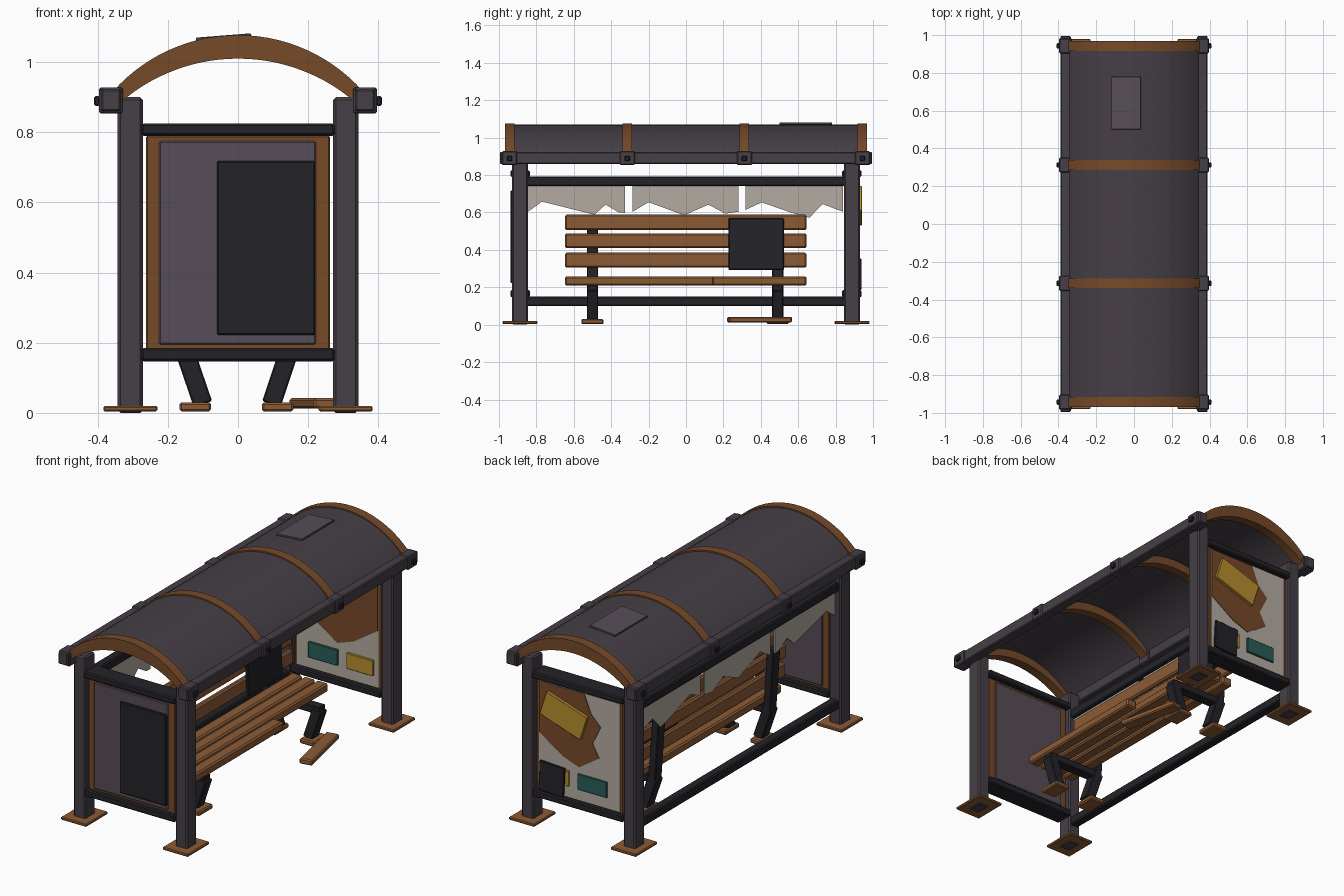
import bpy, bmesh, math
from mathutils import Matrix, Vector

if "Cube" in bpy.data.objects:
    bpy.data.objects.remove(bpy.data.objects["Cube"])

COLS = dict(
    steel=(.061, .050, .061), panel=(.095, .075, .095), black=(.017, .017, .022),
    wood=(.26, .105, .036), rust=(.18, .068, .022), paper=(.45, .41, .36),
    yellow=(.48, .27, .028), teal=(.022, .11, .095))
MATS = {}
for k, c in COLS.items():
    MATS[k] = bpy.data.materials.new(k)
    MATS[k].diffuse_color = (*c, 1)


def finish(name, bm, mat, bevel=0, smooth=False):
    bmesh.ops.recalc_face_normals(bm, faces=bm.faces)
    me = bpy.data.meshes.new(name)
    bm.to_mesh(me)
    bm.free()
    me.materials.append(MATS[mat])
    if smooth:
        me.shade_smooth()
        me.set_sharp_from_angle(angle=math.radians(30))
    ob = bpy.data.objects.new(name, me)
    bpy.context.collection.objects.link(ob)
    if bevel:
        m = ob.modifiers.new("bevel", 'BEVEL')
        m.width, m.segments = bevel, 1
    return ob


def box(name, x, y, z, mat, bevel=.004, rot=(0, 0, 0)):
    """Box from (min, max) ranges, turned about its own centre."""
    bm = bmesh.new()
    bmesh.ops.create_cube(bm, size=1)
    bm.transform(Matrix.Diagonal((x[1] - x[0], y[1] - y[0], z[1] - z[0], 1)))
    ob = finish(name, bm, mat, bevel)
    ob.location = [(r[0] + r[1]) / 2 for r in (x, y, z)]
    ob.rotation_euler = [math.radians(a) for a in rot]
    return ob


def prism(name, pts, axis, lo, hi, mat, smooth=False):
    """Extrude a 2D outline along 'x' (points y,z) or 'y' (points x,z)."""
    bm = bmesh.new()
    place = (lambda a, b, d: (d, a, b)) if axis == 'x' else (lambda a, b, d: (a, d, b))
    f = bm.faces.new([bm.verts.new(place(a, b, lo)) for a, b in pts])
    out = bmesh.ops.extrude_face_region(bm, geom=[f])
    vs = [v for v in out['geom'] if isinstance(v, bmesh.types.BMVert)]
    bmesh.ops.translate(bm, verts=vs, vec=place(0, 0, hi - lo))
    return finish(name, bm, mat, smooth=smooth)


def strut(name, a, b, y, w, depth, mat='black'):
    """Square bar between two (x, z) points at depth y."""
    d = Vector((b[0] - a[0], b[1] - a[1]))
    mx, mz = (a[0] + b[0]) / 2, (a[1] + b[1]) / 2
    return box(name, (mx - w / 2, mx + w / 2), (y - depth / 2, y + depth / 2),
               (mz - d.length / 2, mz + d.length / 2), mat,
               rot=(0, math.degrees(math.atan2(d.x, d.y)), 0))


def arc(apex, xe, ze, n=28):
    h = apex - ze
    r = (xe * xe + h * h) / (2 * h)
    t = math.asin(xe / r)
    angs = [-t + 2 * t * i / n for i in range(n + 1)]
    return [(r * math.sin(a), apex - r + r * math.cos(a)) for a in angs]


BAYS = (-.943, -.314, .312, .943)

# Posts, base plates, eave beams with bolted sleeves
for sx in (-1, 1):
    for sy in (-1, 1):
        px, py = sx * .307, sy * .887
        box("post", (px - .036, px + .036), (py - .043, py + .043), (0, .9), 'steel', .008)
        box("base_plate", (px - .077, px + .077), (py - .093, py + .093), (.004, .02), 'wood')
    cx = sx * .362
    box("eave_beam", (cx - .028, cx + .028), (-.995, .995), (.86, .923), 'steel', .005)
    for y in BAYS:
        box("beam_sleeve", (cx - .034, cx + .034), (y - .04, y + .04), (.853, .928), 'steel', .005)
        bx = sx * .402
        box("bolt", (bx - .008, bx + .008), (y - .014, y + .014), (.875, .903), 'black')

# Curved roof, ribs and roof patch
prism("roof_sheet", arc(1.07, .353, .912) + arc(1.056, .35, .898)[::-1], 'y', -.95, .95, 'steel', True)
for y in BAYS:
    prism("roof_rib", arc(1.077, .356, .917) + arc(1.01, .335, .885)[::-1], 'y',
          y - .026, y + .026, 'rust', True)
box("roof_patch", (-.12, .037), (.5, .78), (1.066, 1.076), 'panel', .002, (0, -4.5, 0))

# End rails and back rails
for y in (-.887, .887):
    for z in ((.79, .825), (.147, .185)):
        box("end_rail", (-.275, .275), (y - .052, y + .052), z, 'black', .006)
for z in ((.742, .792), (.1, .15)):
    box("back_rail", (-.33, -.28), (-.85, .85), z, 'black', .006)

# Front end panel
box("front_panel_frame", (-.262, .262), (-.915, -.86), (.18, .79), 'rust')
box("front_panel", (-.225, .222), (-.922, -.853), (.195, .775), 'panel')
box("front_panel_cover", (-.06, .22), (-.937, -.92), (.222, .718), 'black')

# Rear end panel with torn poster and small plates
box("rear_panel_frame", (-.262, .262), (.863, .914), (.18, .79), 'rust')
box("poster", (-.245, .245), (.859, .918), (.19, .78), 'paper', 0)
prism("torn_poster_area", [(.243, .778), (-.03, .778), (-.07, .68), (-.13, .62), (-.08, .52),
      (-.12, .45), (0, .37), (.1, .405), (.243, .5)], 'y', .856, .921, 'rust')
box("teal_plate", (-.17, .006), (.846, .928), (.25, .335), 'teal', .002)
box("yellow_plate", (.06, .22), (.846, .926), (.25, .335), 'yellow', .002)
box("dark_plate", (.083, .232), (.924, .937), (.19, .35), 'black', .002, (0, -3, 0))
box("tilted_sign", (-.046, .212), (.922, .94), (.567, .705), 'yellow', .002, (0, -18, 0))

# Torn sheets hanging from the back rail
SHEETS = [
    [(-.845, .604), (-.77, .658), (-.49, .588), (-.43, .642), (-.36, .6), (-.325, .598)],
    [(-.285, .604), (-.2, .655), (-.01, .585), (.12, .642), (.21, .594), (.28, .604)],
    [(.318, .614), (.405, .654), (.56, .6), (.66, .572), (.73, .645), (.84, .604)]]
for s in SHEETS:
    prism("torn_sheet", s + [(s[-1][0], .76), (s[0][0], .76)], 'x', -.309, -.301, 'paper')

# Bench frames: legs, feet, seat bearer, back upright
for y in (-.5, .49):
    strut("back_leg", (-.1, .025), (-.16, .2), y, .055, .06)
    strut("front_leg", (.095, .025), (.15, .19), y, .055, .06)
    strut("seat_bearer", (-.17, .19), (.165, .19), y, .04, .055)
    strut("back_upright", (-.155, .18), (-.18, .53), y, .042, .06)
    for x in (-.122, .113):
        box("foot", (x - .045, x + .045), (y - .06, y + .06), (.004, .03), 'wood', .006)

# Bench slats; the front one is snapped short and its piece lies on the ground
for i in range(4):
    x = -.125 + i * .077
    box("seat_slat", (x, x + .065), (-.648, .15 if i == 3 else .645), (.21, .258), 'wood', .008)
for z0, z1, x in ((.305, .385, -.147), (.41, .487, -.154), (.507, .588, -.161)):
    box("back_slat", (x, x + .03), (-.648, .645), (z0, z1), 'wood', .008)
box("backrest_board", (-.118, -.1), (.228, .523), (.292, .57), 'black', .004, (0, -3, 0))
box("fallen_slat", (.18, .25), (.222, .565), (.012, .042), 'wood', .006, (0, 0, 12))

for m in bpy.data.materials:
    if m.users and not m.is_grease_pencil:
        m.use_nodes = True
        m.node_tree.nodes["Principled BSDF"].inputs["Base Color"].default_value = m.diffuse_color
